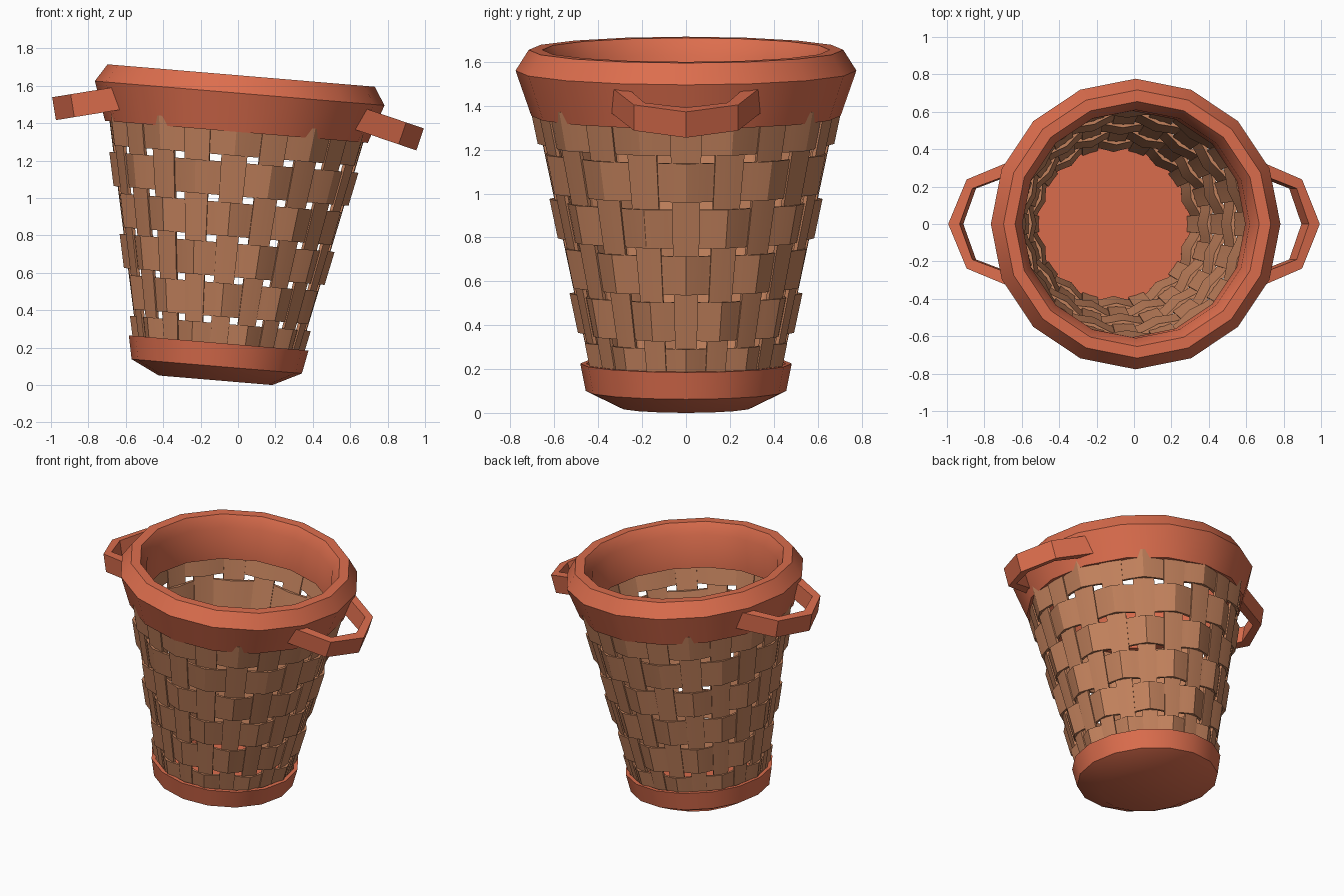
import bpy, bmesh, math
from mathutils import Matrix

if "Cube" in bpy.data.objects:
    bpy.data.objects.remove(bpy.data.objects["Cube"])

TILT = math.radians(4.8)
WORLD = Matrix.Translation((-0.12, 0, 0.305 * math.sin(TILT))) @ Matrix.Rotation(TILT, 4, 'Y')
SIDES, STAVES, HOOPS = 16, 20, 6


def material(name, rgb):
    m = bpy.data.materials.new(name)
    m.diffuse_color = (*rgb, 1)
    m.use_nodes = True
    m.node_tree.nodes["Principled BSDF"].inputs["Base Color"].default_value = m.diffuse_color
    return m


terracotta = material("terracotta_orange", (0.72, 0.155, 0.075))
wicker = material("wicker_brown", (0.55, 0.225, 0.11))


def finish(name, bm, mat, smooth=True):
    bmesh.ops.recalc_face_normals(bm, faces=bm.faces)
    me = bpy.data.meshes.new(name)
    bm.to_mesh(me)
    bm.free()
    me.materials.append(mat)
    ob = bpy.data.objects.new(name, me)
    bpy.context.collection.objects.link(ob)
    ob.matrix_world = WORLD
    if smooth:
        bpy.ops.object.select_all(action='DESELECT')
        ob.select_set(True)
        bpy.context.view_layer.objects.active = ob
        bpy.ops.object.shade_smooth_by_angle(angle=math.radians(30))
    return ob


def loft(bm, sections, closed):
    """Skin a list of cross-sections; cap the ends if the path is open."""
    rows = [[bm.verts.new(p) for p in s] for s in sections]
    n, k = len(rows), len(rows[0])
    for i in range(n if closed else n - 1):
        a, b = rows[i], rows[(i + 1) % n]
        for j in range(k):
            bm.faces.new((a[j], a[(j + 1) % k], b[(j + 1) % k], b[j]))
    if not closed:
        bm.faces.new(rows[0])
        bm.faces.new(rows[-1])


def polar(r, a, z):
    return (r * math.cos(a), r * math.sin(a), z)


def wall(z):
    """Mid radius of the woven wall at a height."""
    return 0.435 + 0.212 * (z - 0.215)


# rim: closed ring profile turned round the axis
rim_profile = [(0.705, 1.333), (0.777, 1.54), (0.717, 1.635),
               (0.655, 1.635), (0.61, 1.56), (0.605, 1.333)]
bm = bmesh.new()
loft(bm, [[polar(r, 2 * math.pi * i / SIDES, z) for r, z in rim_profile]
          for i in range(SIDES)], True)
finish("rim", bm, terracotta)

# base cup: rings from underside up over the lip and down to the floor
base_profile = [(0.305, 0), (0.457, 0.075), (0.482, 0.2), (0.455, 0.2), (0.435, 0.09)]
bm = bmesh.new()
loft(bm, [[polar(r, 2 * math.pi * i / SIDES, z) for i in range(SIDES)]
          for r, z in base_profile], False)
finish("base", bm, terracotta)

# upright staves, widening toward the top
bm = bmesh.new()
for s in range(STAVES):
    a = 2 * math.pi * s / STAVES
    sections = []
    for z in (0.08, 1.36):
        r, t = wall(z), 0.009
        half = 0.34 * 2 * math.pi / STAVES
        outer = [polar(r + t, a + d * half, z) for d in (-1, 0, 1)]
        inner = [polar(r - t, a + d * half, z) for d in (1, 0, -1)]
        sections.append(outer + inner)
    loft(bm, sections, False)
finish("staves", bm, wicker)

# woven hoops, passing alternately outside and inside the staves
bm = bmesh.new()
for h in range(HOOPS):
    zc = 0.215 + 0.216 * h
    sections = []
    for i in range(STAVES * 2):
        a = math.pi * i / STAVES
        wave = 0.022 * math.cos(math.pi * i / 2 + math.pi * h)
        sections.append([polar(wall(zc + dz) + wave + t, a, zc + dz)
                         for dz, t in ((-0.09, 0.009), (0.09, 0.009),
                                       (0.09, -0.009), (-0.09, -0.009))])
    loft(bm, sections, True)
finish("woven_hoops", bm, wicker)

# drooping angular handles on both sides
outer = [(0.62, 0.35), (0.885, 0.238), (0.982, 0)]
inner = [(0.62, 0.28), (0.855, 0.19), (0.922, 0)]
droop = math.radians(14)
for name, side in (("right_handle", 1), ("left_handle", -1)):
    path = list(zip(outer, inner))
    path += [((o[0], -o[1]), (i[0], -i[1])) for o, i in path[-2::-1]]
    sections = []
    for o, i in path:
        sec = []
        for p, up in ((o, -1), (o, 1), (i, 1), (i, -1)):
            z = 1.45 - math.tan(droop) * (p[0] - 0.68)
            x = p[0] + up * 0.062 * math.sin(droop)
            sec.append((side * x, p[1], z + up * 0.062 * math.cos(droop)))
        sections.append(sec)
    bm = bmesh.new()
    loft(bm, sections, False)
    finish(name, bm, terracotta, smooth=False)
